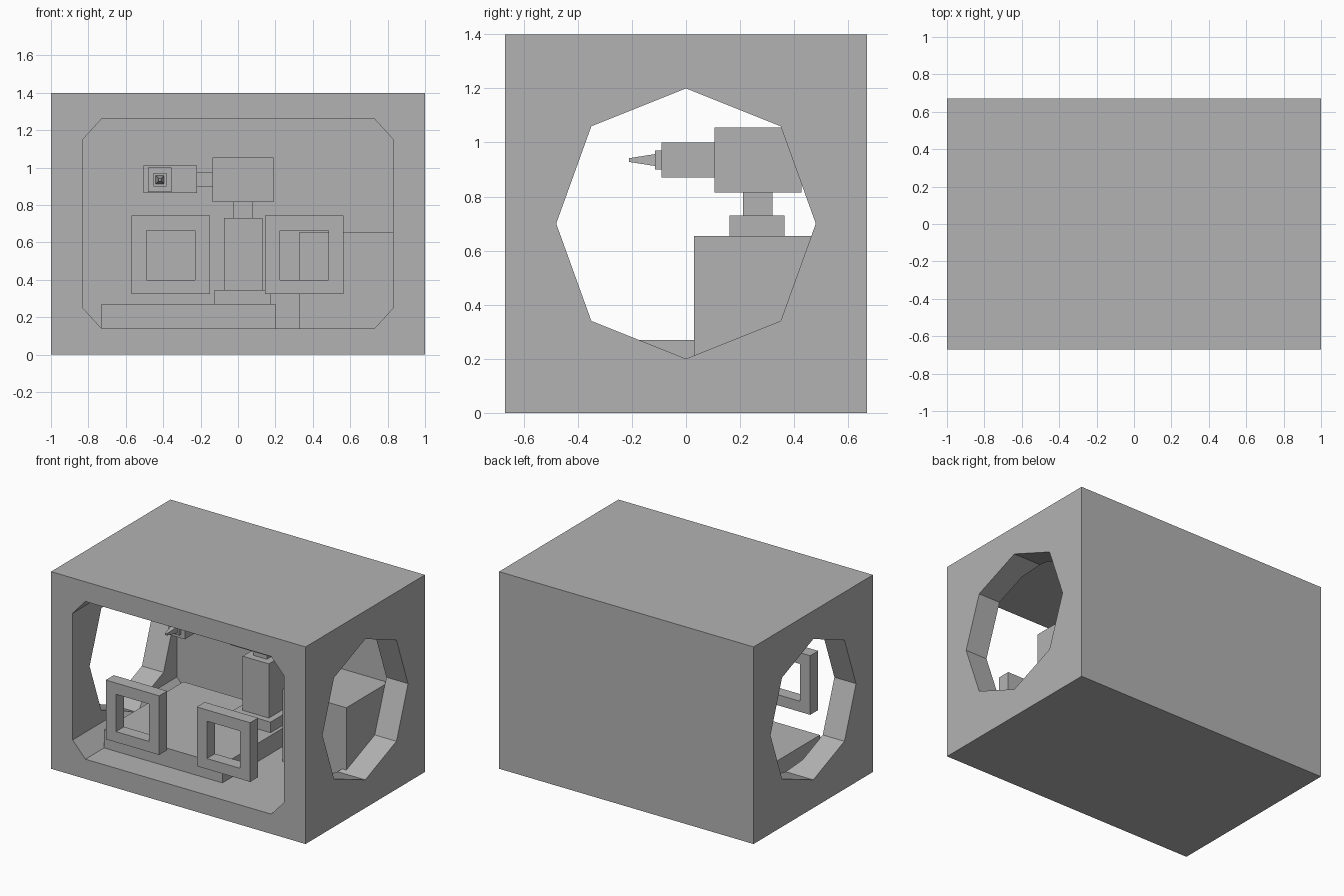
import bpy
import bmesh

default = bpy.data.objects.get("Cube")
if default:
    bpy.data.objects.remove(default, do_unlink=True)

grey = bpy.data.materials.new("plain_grey")
grey.use_nodes = True
grey.diffuse_color = (0.45, 0.45, 0.45, 1)
grey.node_tree.nodes["Principled BSDF"].inputs["Base Color"].default_value = (0.45, 0.45, 0.45, 1)


def finish(name, bm):
    bmesh.ops.recalc_face_normals(bm, faces=bm.faces)
    mesh = bpy.data.meshes.new(name)
    bm.to_mesh(mesh)
    bm.free()
    mesh.materials.append(grey)
    obj = bpy.data.objects.new(name, mesh)
    bpy.context.collection.objects.link(obj)
    return obj


def loft(name, place, sections):
    """Join (position, outline) sections into a closed solid."""
    bm = bmesh.new()
    rings = [[bm.verts.new(place(t, u, v)) for u, v in outline] for t, outline in sections]
    for a, b in zip(rings, rings[1:]):
        for i in range(len(a)):
            j = (i + 1) % len(a)
            bm.faces.new((a[i], a[j], b[j], b[i]))
    bm.faces.new(rings[0])
    bm.faces.new(rings[-1])
    return finish(name, bm)


def along_x(t, u, v):
    return (t, u, v)


def along_y(t, u, v):
    return (u, t, v)


def rect(u0, u1, v0, v1):
    return [(u0, v0), (u1, v0), (u1, v1), (u0, v1)]


def box(name, x, y, z):
    outline = rect(*x, *z)
    return loft(name, along_y, [(y[0], outline), (y[1], outline)])


def cut(obj, cutter):
    cutter.hide_render = True
    mod = obj.modifiers.new("cut", 'BOOLEAN')
    mod.operation = 'DIFFERENCE'
    mod.solver = 'EXACT'
    mod.object = cutter
    bpy.context.view_layer.objects.active = obj
    bpy.ops.object.modifier_apply(modifier=mod.name)
    bpy.data.objects.remove(cutter, do_unlink=True)


# Housing with a chamfered front opening and octagonal side ports
housing = box("housing", (-1, 1), (-0.67, 0.67), (0, 1.4))
opening = [(-0.73, 0.14), (0.73, 0.14), (0.83, 0.25), (0.83, 1.15),
           (0.73, 1.26), (-0.73, 1.26), (-0.83, 1.15), (-0.83, 0.25)]
cut(housing, loft("cavity_cutter", along_y, [(-0.9, opening), (0.5, opening)]))
port = [(0, 0.2), (0.35, 0.34), (0.48, 0.7), (0.35, 1.06),
        (0, 1.2), (-0.35, 1.06), (-0.48, 0.7), (-0.35, 0.34)]
cut(housing, loft("port_cutter", along_x, [(-1.2, port), (1.2, port)]))

# Square frames standing in the front opening
for side, cx in (("right", -0.36), ("left", 0.355)):
    frame = box(side + "_front_frame", (cx - 0.21, cx + 0.21), (-0.67, -0.58), (0.325, 0.745))
    cut(frame, box("frame_cutter", (cx - 0.13, cx + 0.13), (-0.8, -0.4), (0.4, 0.665)))

# Work bed and cabinet
box("work_bed", (-0.73, 0.2), (-0.46, 0.43), (0.14, 0.27))
box("cabinet", (0.33, 0.83), (0.03, 0.5), (0.14, 0.655))

# Stepped column and head
box("column_foot", (-0.125, 0.175), (0.115, 0.415), (0.27, 0.345))
box("column", (-0.075, 0.13), (0.16, 0.365), (0.345, 0.73))
box("neck", (-0.025, 0.08), (0.21, 0.32), (0.73, 0.815))
box("head", (-0.135, 0.19), (0.105, 0.427), (0.815, 1.055))

# Side arm carrying the tool
box("arm_link", (-0.22, -0.135), (0.225, 0.305), (0.895, 0.975))
box("arm_block", (-0.505, -0.22), (0.195, 0.335), (0.865, 1.01))
box("tool_body", (-0.482, -0.355), (-0.09, 0.195), (0.87, 1.0))
box("tool_collar", (-0.453, -0.383), (-0.115, -0.09), (0.9, 0.97))


def square(r):
    return rect(-0.418 - r, -0.418 + r, 0.935 - r, 0.935 + r)


loft("tool_tip", along_y, [(-0.115, square(0.022)), (-0.21, square(0.007))])
